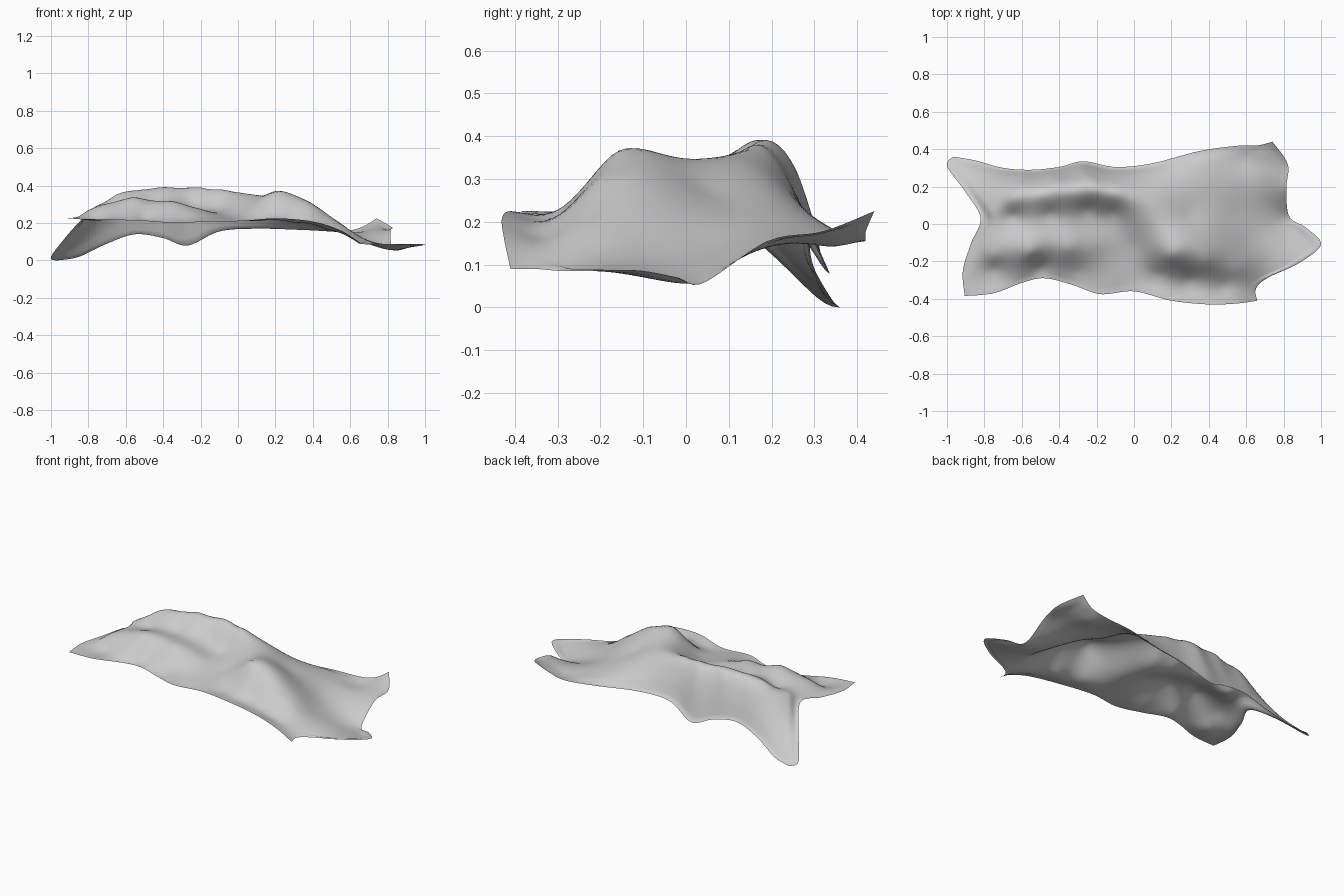
import bpy, bmesh, math
from mathutils import Vector

if "Cube" in bpy.data.objects:
    bpy.data.objects.remove(bpy.data.objects["Cube"])

# Hem of the cloth: four edges, each left-to-right or front-to-back
front = [(-.905, -.385, .225), (-.75, -.37, .22), (-.6, -.315, .215), (-.48, -.29, .21),
         (-.33, -.325, .2), (-.18, -.375, .207), (0, -.36, .21), (.2, -.41, .225),
         (.4, -.43, .208), (.55, -.425, .16), (.66, -.41, .09)]
back = [(-.965, .36, .0), (-.85, .34, .02), (-.7, .30, .09), (-.55, .29, .14),
        (-.4, .305, .12), (-.27, .335, .08), (-.1, .305, .155), (.1, .325, .17),
        (.35, .39, .163), (.55, .418, .155), (.66, .42, .178), (.74, .44, .225)]
left = [front[0], (-.915, -.25, .225), (-.87, -.1, .23), (-.82, .03, .24),
        (-.90, .17, .15), (-1.0, .31, .02), back[0]]
right = [front[-1], (.65, -.35, .09), (.71, -.29, .085), (.88, -.21, .085), (1.0, -.11, .085),
         (.92, -.02, .07), (.83, .04, .057), (.815, .19, .155), (.822, .32, .178), back[-1]]

# Crests and hollows of the folds
main_crest = [(-.77, .07, .285), (-.65, .13, .352), (-.5, .155, .38), (-.35, .175, .39),
              (-.2, .19, .39), (-.09, .17, .381), (0, .13, .364), (.08, .02, .342),
              (.2, -.08, .365), (.2, -.165, .362), (.38, -.2, .30), (.55, -.24, .19)]
crest_foot = [(-.11, .06, .29), (0, -.12, .25), (.13, -.27, .225), (.3, -.3, .212), (.48, -.33, .165)]
low_crest = [(-.75, -.17, .28), (-.55, -.15, .33), (-.35, -.13, .312), (-.2, -.1, .275)]
low_foot = [(-.75, -.24, .222), (-.5, -.235, .222), (-.3, -.25, .22), (-.1, -.28, .22)]
shelf = [(-.65, .045, .29), (-.45, .055, .313), (-.25, .08, .30)]
back_slope = [(-.6, .22, .31), (-.42, .235, .335), (-.25, .265, .305), (-.05, .24, .295),
              (.12, .15, .332), (.3, .05, .275), (.35, .2, .225), (.55, .05, .15), (.55, .25, .16),
              (.6, .35, .142), (.7, .1, .105), (.7, .27, .16), (.75, -.1, .085), (.6, -.1, .148)]


def curve(pts, t):
    """Smooth curve through the points, spaced by length, t in 0..1"""
    pts = [Vector(p) for p in pts]
    d = [0.0]
    for a, b in zip(pts, pts[1:]):
        d.append(d[-1] + (b - a).length)
    s = t * d[-1]
    i = max(k for k in range(len(pts) - 1) if d[k] <= s + 1e-9)
    u = (s - d[i]) / (d[i + 1] - d[i])
    p = [pts[max(0, min(len(pts) - 1, i + k))] for k in (-1, 0, 1, 2)]
    return 0.5 * (2 * p[1] + (p[2] - p[0]) * u + (2 * p[0] - 5 * p[1] + 4 * p[2] - p[3]) * u * u
                  + (3 * p[1] - p[0] - 3 * p[2] + p[3]) * u ** 3)


NU, NV = 100, 50
F, B = [[curve(c, i / NU) for i in range(NU + 1)] for c in (front, back)]
L, R = [[curve(c, j / NV) for j in range(NV + 1)] for c in (left, right)]


def patch(i, j):
    """Fill between the four edges"""
    u, v = i / NU, j / NV
    return (F[i] * (1 - v) + B[i] * v + L[j] * (1 - u) + R[j] * u
            - F[0] * (1 - u) * (1 - v) - F[-1] * u * (1 - v) - B[0] * (1 - u) * v - B[-1] * u * v)


def kernel(dx, dy):
    r2 = dx * dx + dy * dy
    return r2 * math.log(r2) if r2 > 1e-12 else 0.0


def solve(a, b):
    n = len(b)
    m = [row[:] + [b[i]] for i, row in enumerate(a)]
    for i in range(n):
        k = max(range(i, n), key=lambda r: abs(m[r][i]))
        m[i], m[k] = m[k], m[i]
        for r in range(i + 1, n):
            f = m[r][i] / m[i][i]
            if f:
                m[r] = [x - f * y for x, y in zip(m[r], m[i])]
    out = [0.0] * n
    for i in reversed(range(n)):
        out[i] = (m[i][n] - sum(m[i][j] * out[j] for j in range(i + 1, n))) / m[i][i]
    return out


# Thin-plate height field through hem and folds
folds = main_crest + crest_foot + low_crest + low_foot + shelf + back_slope
hem = F[::4] + B[::4] + L[3:-2:4] + R[3:-2:4]
knots = [tuple(p) for p in hem] + folds
n = len(knots)
rows = [[kernel(p[0] - q[0], p[1] - q[1]) for q in knots] + [1, p[0], p[1]] for p in knots]
for i in range(n):
    rows[i][i] += 1e-4 if i < len(hem) else 4e-4
rows += [[1] * n + [0] * 3, [p[0] for p in knots] + [0] * 3, [p[1] for p in knots] + [0] * 3]
w = solve(rows, [p[2] for p in knots] + [0, 0, 0])


def height(x, y):
    return (w[-3] + w[-2] * x + w[-1] * y
            + sum(k * kernel(x - q[0], y - q[1]) for k, q in zip(w, knots)))


# Draped cloth sheet
bm = bmesh.new()
grid = []
for j in range(NV + 1):
    line = []
    for i in range(NU + 1):
        p = patch(i, j)
        e = min(1, min(i, NU - i) / 4, min(j, NV - j) / 3)   # hem follows its own curve
        z = p.z * (1 - e) + height(p.x, p.y) * e
        line.append(bm.verts.new((p.x, p.y, max(0, z))))
    grid.append(line)
for j in range(NV):
    for i in range(NU):
        bm.faces.new((grid[j][i], grid[j][i + 1], grid[j + 1][i + 1], grid[j + 1][i])).smooth = True
mesh = bpy.data.meshes.new("draped_cloth")
bm.to_mesh(mesh)
bm.free()
cloth = bpy.data.objects.new("draped_cloth", mesh)
bpy.context.collection.objects.link(cloth)
